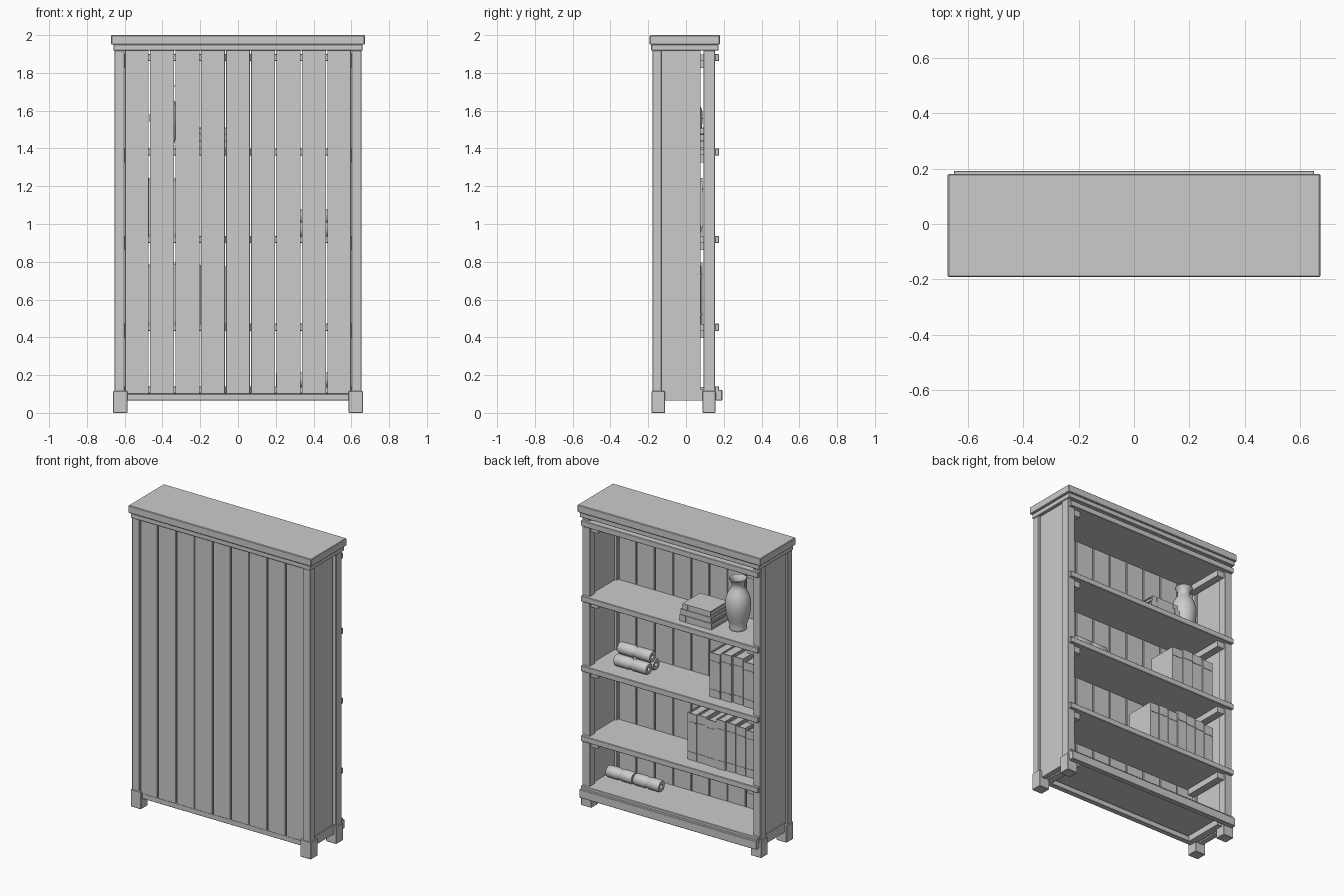
import bpy, bmesh, math, random
from mathutils import Matrix

if "Cube" in bpy.data.objects:
    bpy.data.objects.remove(bpy.data.objects["Cube"])
random.seed(4)


def box(name, x0, x1, y0, y1, z0, z1, bevel=0.0):
    me = bpy.data.meshes.new(name)
    bm = bmesh.new()
    bmesh.ops.create_cube(bm, size=1)
    for v in bm.verts:
        v.co.x = (x0 + x1) / 2 + v.co.x * (x1 - x0)
        v.co.y = (y0 + y1) / 2 + v.co.y * (y1 - y0)
        v.co.z = (z0 + z1) / 2 + v.co.z * (z1 - z0)
    if bevel:
        bmesh.ops.bevel(bm, geom=bm.edges[:], offset=bevel, segments=1, affect='EDGES')
    bm.to_mesh(me)
    bm.free()
    ob = bpy.data.objects.new(name, me)
    bpy.context.collection.objects.link(ob)
    return ob


def lathe(name, profile, loc, along_x=False, steps=32, angle=40):
    bm = bmesh.new()
    vs = [bm.verts.new((r, 0, z)) for r, z in profile]
    es = [bm.edges.new(p) for p in zip(vs, vs[1:])]
    bmesh.ops.spin(bm, geom=vs + es, cent=(0, 0, 0), axis=(0, 0, 1),
                   angle=math.tau, steps=steps, use_duplicate=False)
    bmesh.ops.remove_doubles(bm, verts=bm.verts[:], dist=1e-5)
    bmesh.ops.recalc_face_normals(bm, faces=bm.faces[:])
    if along_x:
        bmesh.ops.rotate(bm, verts=bm.verts[:], matrix=Matrix.Rotation(math.pi / 2, 3, 'Y'))
    me = bpy.data.meshes.new(name)
    bm.to_mesh(me)
    bm.free()
    ob = bpy.data.objects.new(name, me)
    bpy.context.collection.objects.link(ob)
    ob.location = loc
    bpy.ops.object.select_all(action='DESELECT')
    bpy.context.view_layer.objects.active = ob
    ob.select_set(True)
    bpy.ops.object.shade_smooth_by_angle(angle=math.radians(angle))


def join(name, parts):
    bpy.ops.object.select_all(action='DESELECT')
    for p in parts:
        p.select_set(True)
    bpy.context.view_layer.objects.active = parts[0]
    bpy.ops.object.join()
    parts[0].name = name
    return parts[0]


def book(name, w, d, h):
    """Upright book, spine facing +y at y = 0, left-bottom corner at x = 0, z = 0."""
    t = 0.006
    parts = [box("cover", 0, t, -d, 0, 0, h),
             box("cover", w - t, w, -d, 0, 0, h),
             box("spine", t, w - t, -t, 0, 0, h),
             box("pages", t, w - t, -d + 0.008, -t, 0.006, h - 0.01)]
    for f in (0.15, 0.8):
        parts.append(box("band", 0.004, w - 0.004, -0.001, 0.003, h * f, h * f + 0.008))
    return join(name, parts)


# Top slab and moulding
box("top_slab", -0.672, 0.672, -0.192, 0.18, 1.95, 2.0, 0.004)
box("top_moulding", -0.66, 0.66, -0.184, 0.172, 1.918, 1.95, 0.003)

# Posts, feet, side panels and side rails
for s, side in ((1, "right"), (-1, "left")):
    def sbox(name, xa, xb, *r):
        return box(side + "_" + name, min(s * xa, s * xb), max(s * xa, s * xb), *r)
    sbox("front_post", 0.60, 0.655, -0.178, -0.13, 0.1, 1.92, 0.003)
    sbox("back_post", 0.60, 0.655, 0.093, 0.153, 0.1, 1.92, 0.003)
    sbox("front_foot", 0.585, 0.662, -0.182, -0.11, 0, 0.115, 0.003)
    sbox("back_foot", 0.585, 0.662, 0.087, 0.157, 0, 0.115, 0.003)
    sbox("side_panel", 0.617, 0.64, -0.135, 0.078, 0.11, 1.92)
    sbox("side_rail", 0.61, 0.645, -0.115, 0.09, 0.065, 0.125)

# Plank wall on the front side
seams = [-0.60, -0.47, -0.335, -0.2, -0.067, 0.067, 0.2, 0.335, 0.47, 0.60]
for i, (a, b) in enumerate(zip(seams, seams[1:])):
    box(f"plank_{i + 1}", a + 0.003, b - 0.003, -0.17, -0.15, 0.1, 1.932, 0.002)
box("front_bottom_rail", -0.59, 0.59, -0.165, -0.13, 0.065, 0.1, 0.002)

# Shelves with front lips and supporting cleats
for i, z in enumerate((0.14, 0.472, 0.937, 1.4, 1.9)):
    box(f"shelf_{i + 1}", -0.615, 0.615, -0.149, 0.155, z - 0.035, z - 0.002)
    box(f"shelf_lip_{i + 1}", -0.65, 0.65, 0.153, 0.175, z - 0.038, z, 0.003)
    for s in (-1, 1):
        c = s * 0.575
        box(f"cleat_{i + 1}", c - 0.025, c + 0.025, -0.14, 0.14, z - 0.075, z - 0.035)
box("plinth_rail", -0.65, 0.65, 0.157, 0.192, 0.065, 0.122, 0.003)

# Upright book rows
for z, start, n, w, h in ((0.47, -0.06, 7, 0.072, 0.315), (0.935, -0.23, 4, 0.082, 0.3)):
    for i in range(n):
        ob = book("upright_book", w - 0.005, 0.2, h + random.uniform(-0.012, 0.012))
        ob.location = (start - (i + 1) * w, 0.085 + random.uniform(-0.008, 0.004), z)

# Flat book stack
z = 1.398
for w, h, t in ((0.205, 0.235, 0.042), (0.195, 0.225, 0.036), (0.185, 0.205, 0.036)):
    ob = book("stacked_book", t, w, h)
    ob.rotation_euler = (0, math.pi / 2, 0)
    ob.location = (-0.155 - h / 2, 0.02 + w / 2, z + t)
    z += t

# Vase
lathe("vase", [(0, 0), (0.05, 0), (0.054, 0.012), (0.051, 0.022), (0.062, 0.06), (0.074, 0.11),
               (0.079, 0.16), (0.076, 0.20), (0.062, 0.24), (0.044, 0.268), (0.038, 0.285),
               (0.04, 0.305), (0.05, 0.325), (0.055, 0.332), (0.052, 0.338), (0.042, 0.325),
               (0.032, 0.29), (0.04, 0.25), (0, 0.2)], (-0.39, 0.01, 1.398))


# Rolled scrolls with a tied groove in the middle
def scroll(x, y, z, length, r):
    h = length / 2
    half = [(0, h - 0.03), (r * 0.35, h - 0.03), (r * 0.35, h - 0.002), (r * 0.55, h),
            (r * 0.85, h), (r, h - 0.008), (r, 0.014), (r * 0.86, 0.006)]
    prof = half + [(a, -b) for a, b in reversed(half)]
    lathe("scroll", prof, (x, y, z), True, 24)


for y, z in ((0.045, 0.973), (-0.033, 0.973), (0.006, 1.039)):
    scroll(0.36, y, z, 0.24, 0.038)
for x in (0.295, 0.495):
    scroll(x, -0.03, 0.176, 0.19, 0.038)
